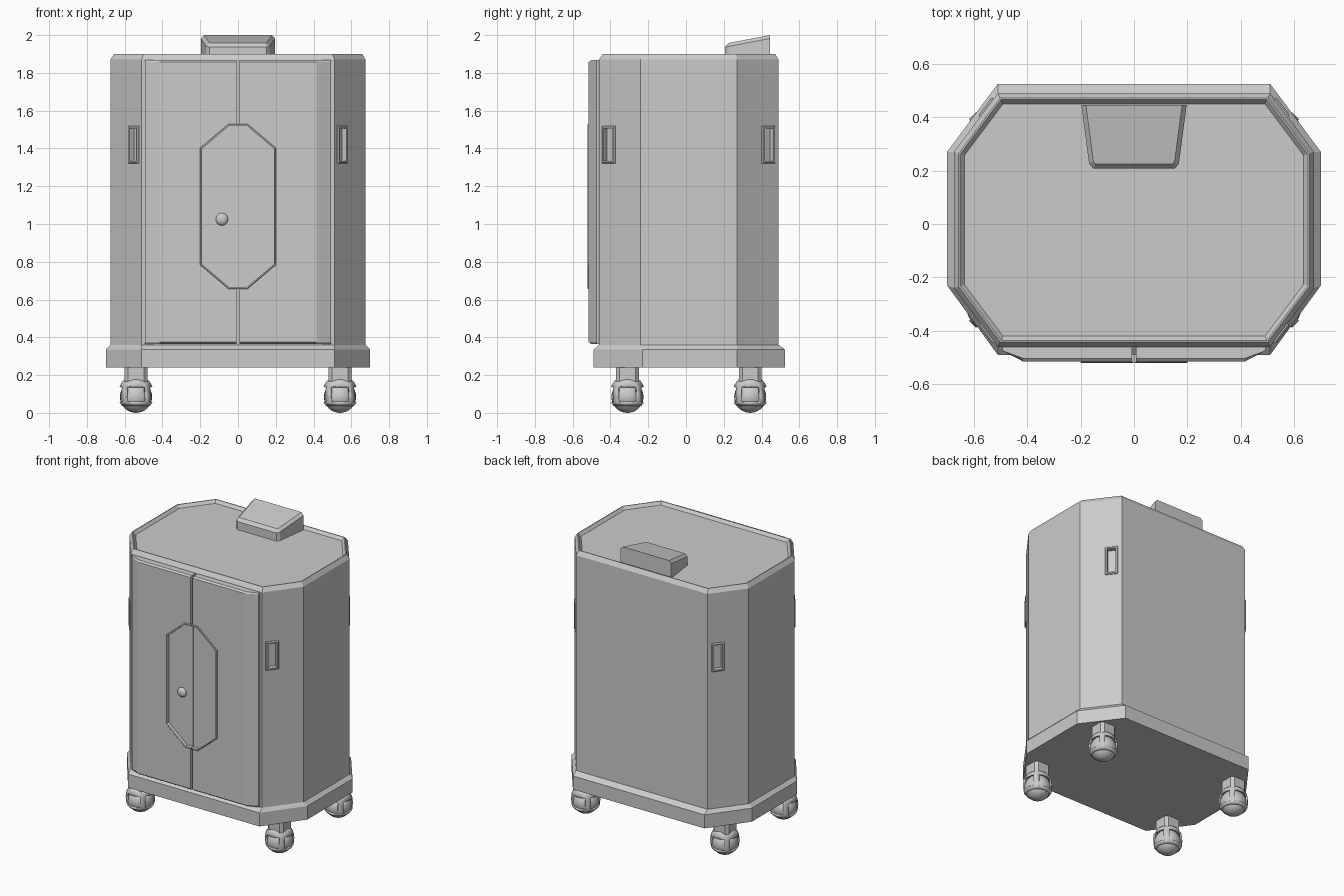
import bpy, bmesh, math
from mathutils import Vector, Matrix

if "Cube" in bpy.data.objects:
    bpy.data.objects.remove(bpy.data.objects["Cube"])


def octagon(hx, cx, y0, y0c, y1c, y1):
    return [(-cx, y0), (cx, y0), (hx, y0c), (hx, y1c),
            (cx, y1), (-cx, y1), (-hx, y1c), (-hx, y0c)]


def inset(pts, d):
    out = []
    for i, b in enumerate(pts):
        a, b, c = Vector(pts[i - 1]), Vector(b), Vector(pts[(i + 1) % len(pts)])
        e1, e2 = (b - a).normalized(), (c - b).normalized()
        n1, n2 = Vector((-e1.y, e1.x)), Vector((-e2.y, e2.x))
        out.append(tuple(b + (n1 + n2) * d / (1 + n1.dot(n2))))
    return out


def at(pts, z):
    return [(p[0], p[1], z) for p in pts]


def add(name, bm, matrix=None):
    bmesh.ops.recalc_face_normals(bm, faces=bm.faces)
    if matrix:
        bm.transform(matrix)
    me = bpy.data.meshes.new(name)
    bm.to_mesh(me)
    bm.free()
    ob = bpy.data.objects.new(name, me)
    bpy.context.collection.objects.link(ob)
    return ob


def loft(name, loops, matrix=None, caps=True):
    bm = bmesh.new()
    rings = [[bm.verts.new(p) for p in lp] for lp in loops]
    n = len(rings[0])
    for a, b in zip(rings, rings[1:]):
        for i in range(n):
            j = (i + 1) % n
            bm.faces.new((a[i], a[j], b[j], b[i]))
    if caps:
        bm.faces.new(rings[0])
        bm.faces.new(rings[-1])
    return add(name, bm, matrix)


def cut(ob, cutter):
    mod = ob.modifiers.new("cut", 'BOOLEAN')
    mod.object, mod.solver = cutter, 'EXACT'
    dg = bpy.context.evaluated_depsgraph_get()
    me = bpy.data.meshes.new_from_object(ob.evaluated_get(dg))
    ob.modifiers.clear()
    ob.data = me
    bpy.data.objects.remove(cutter)


def facing(pos, n):
    # local x across the face, local y up, local z outward
    n = Vector(n).normalized()
    u = Vector((0, 0, 1)).cross(n)
    m = Matrix((u, (0, 0, 1), n)).transposed().to_4x4()
    m.translation = pos
    return m


def recessed_frame(name, outline, m, rim, high, deep, hosts):
    for h in hosts:
        c = inset(outline, 0.002)
        cut(h, loft("cutter", [at(c, -deep - 0.004), at(c, 0.05)], m))
    inner = inset(outline, rim)
    return loft(name, [at(outline, -deep - 0.006), at(outline, high * 0.4),
                       at(inset(outline, high * 0.6), high),
                       at(inner, high), at(inner, -deep)], m)


def smooth(ob, angle=35):
    bpy.ops.object.select_all(action='DESELECT')
    ob.select_set(True)
    bpy.context.view_layer.objects.active = ob
    bpy.ops.object.shade_smooth_by_angle(angle=math.radians(angle))


# Plinth and cabinet with a raised lip around the top
plinth = octagon(0.70, 0.51, -0.49, -0.23, 0.27, 0.525)
shell = octagon(0.675, 0.51, -0.46, -0.24, 0.27, 0.49)
loft("plinth", [at(plinth, 0.24), at(plinth, 0.335), at(shell, 0.36)])
body = loft("cabinet_body", [at(shell, 0.35), at(shell, 1.87), at(inset(shell, 0.018), 1.9),
                             at(inset(shell, 0.024), 1.9), at(inset(shell, 0.04), 1.88)])

# Recessed hand grips on the four chamfered corners
grip = [(-0.043, -0.1), (0.043, -0.1), (0.043, 0.1), (-0.043, 0.1)]
for s, side in ((1, "right"), (-1, "left")):
    recessed_frame("front_grip_" + side, grip, facing((s * 0.55, -0.407, 1.42), (s * 0.8, -0.6, 0)),
                   0.014, 0.01, 0.022, [body])
    recessed_frame("back_grip_" + side, grip, facing((s * 0.551, 0.435, 1.42), (s * 0.8, 0.6, 0)),
                   0.014, 0.01, 0.022, [body])

# Double doors
doors = []
for s, side in ((1, "right"), (-1, "left")):
    prof = [(s * x, y) for x, y in ((0.008, -0.455), (0.008, -0.515), (0.415, -0.515),
                                    (0.492, -0.475), (0.492, -0.455))]
    back = [(x, max(y, -0.503)) for x, y in prof]
    doors.append(loft("door_" + side, [at(back, 0.365), at(prof, 0.375),
                                       at(prof, 1.857), at(back, 1.867)]))

# Eight-sided sunken panel across both doors, with its centre seam
panel_outline = octagon(0.2, 0.05, -0.437, -0.31, 0.31, 0.437)
front = facing((0, -0.515, 1.093), (0, -1, 0))
panel = recessed_frame("door_panel", panel_outline, front, 0.01, 0.006, 0.02, doors)
slit = [(-0.002, -0.6), (0.002, -0.6), (0.002, 0.6), (-0.002, 0.6)]
cut(panel, loft("seam_cutter", [at(slit, -0.024), at(slit, 0.05)], front))

# Round knob
bm = bmesh.new()
bmesh.ops.create_uvsphere(bm, u_segments=20, v_segments=12, radius=0.033)
knob = add("knob", bm, facing((-0.085, -0.498, 1.025), (0, -1, 0)) @ Matrix.Diagonal((1, 1, 0.6, 1)))
smooth(knob)

# Sloped console on top
low = [(-0.197, 0.445), (-0.168, 0.225), (-0.152, 0.207), (0.152, 0.207), (0.168, 0.225), (0.197, 0.445)]
high = [(-0.18, 0.445), (-0.152, 0.235), (-0.145, 0.225), (0.145, 0.225), (0.152, 0.235), (0.18, 0.445)]
loft("top_console", [at(low, 1.87),
                     [(x, y, 1.937 + (y - 0.207) * 0.19) for x, y in low],
                     [(x, y, 2.0 - (0.445 - y) * 0.19) for x, y in high]])

# Ball casters: neck, caged socket and ball
SEG = 16
cage_profile = ((0.045, 0.19), (0.072, 0.168), (0.089, 0.14), (0.094, 0.1), (0.089, 0.055), (0.074, 0.036))
neck = octagon(0.06, 0.042, -0.06, -0.042, 0.042, 0.06)
for x, sx in ((0.54, "right"), (-0.54, "left")):
    for y, sy in ((-0.31, "front"), (0.34, "back")):
        tag = f"_{sy}_{sx}"
        place = Matrix.Translation((x, y, 0))
        loft("caster_neck" + tag, [at(neck, 0.15), at(neck, 0.245)], place)
        bm = bmesh.new()
        rings = [[bm.verts.new((r * math.cos((k + 0.5) * math.tau / SEG),
                                r * math.sin((k + 0.5) * math.tau / SEG), z))
                  for k in range(SEG)] for r, z in cage_profile]
        for row in range(len(rings) - 1):
            for k in range(SEG):
                # four side windows leave one post on each diagonal
                if row in (2, 3) and k % 4 != 1:
                    continue
                j = (k + 1) % SEG
                bm.faces.new((rings[row][k], rings[row + 1][k], rings[row + 1][j], rings[row][j]))
        cage = add("caster_cage" + tag, bm, place)
        sol = cage.modifiers.new("thickness", 'SOLIDIFY')
        sol.thickness, sol.offset = 0.012, -1
        smooth(cage, 30)
        bm = bmesh.new()
        bmesh.ops.create_uvsphere(bm, u_segments=24, v_segments=16, radius=0.085)
        smooth(add("caster_ball" + tag, bm, Matrix.Translation((x, y, 0.085))))
